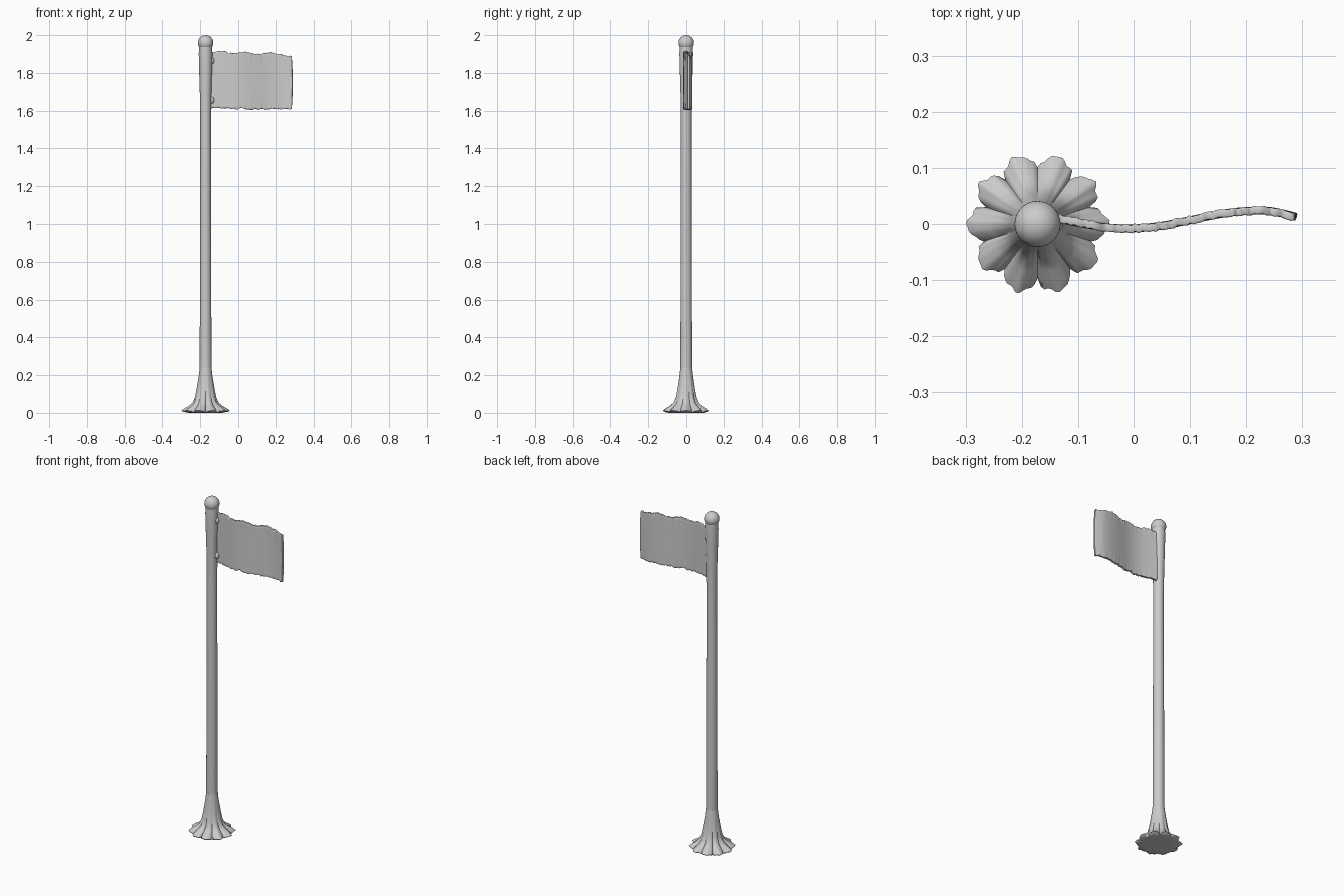
import bpy, bmesh, math, random

random.seed(4)
cube = bpy.data.objects.get("Cube")
if cube:
    bpy.data.objects.remove(cube)

POLE_X = -0.172

grey = bpy.data.materials.new("plain_grey")
grey.use_nodes = True
grey.diffuse_color = (0.6, 0.6, 0.6, 1)
grey.node_tree.nodes["Principled BSDF"].inputs["Base Color"].default_value = (0.6, 0.6, 0.6, 1)


def finish(name, bm, angle=50):
    """Turn a bmesh into a smooth shaded object."""
    bmesh.ops.recalc_face_normals(bm, faces=bm.faces)
    mesh = bpy.data.meshes.new(name)
    bm.to_mesh(mesh)
    bm.free()
    mesh.materials.append(grey)
    obj = bpy.data.objects.new(name, mesh)
    bpy.context.collection.objects.link(obj)
    bpy.ops.object.select_all(action="DESELECT")
    obj.select_set(True)
    bpy.context.view_layer.objects.active = obj
    bpy.ops.object.shade_smooth_by_angle(angle=math.radians(angle))
    return obj


def lathe(name, rings, point, sides, angle=50):
    """Skin closed rings; point(ring, angle) gives each position."""
    bm = bmesh.new()
    loops = [[bm.verts.new(point(r, 2 * math.pi * i / sides)) for i in range(sides)]
             for r in rings]
    for a, b in zip(loops, loops[1:]):
        for i in range(sides):
            j = (i + 1) % sides
            bm.faces.new((a[i], a[j], b[j], b[i]))
    for loop in (loops[0], loops[-1]):
        bmesh.ops.triangle_fill(bm, edges=[bm.edges.get((loop[i - 1], loop[i]))
                                           for i in range(sides)], use_beauty=True)
    return finish(name, bm, angle)


def ball(name, location, radius, scale=(1, 1, 1)):
    bm = bmesh.new()
    bmesh.ops.create_uvsphere(bm, u_segments=32, v_segments=20, radius=radius)
    bmesh.ops.scale(bm, vec=scale, verts=bm.verts)
    bmesh.ops.translate(bm, vec=location, verts=bm.verts)
    return finish(name, bm)


# Pole shaft, swelling slightly below the ball
def pole_point(ring, a):
    r, z = ring
    return (POLE_X + r * math.cos(a), r * math.sin(a), z)


lathe("pole", [(0.031, 0.1), (0.031, 0.25), (0.028, 1.5), (0.03, 1.68),
               (0.034, 1.82), (0.036, 1.9), (0.034, 1.95)], pole_point, 32)
ball("pole_ball", (POLE_X, 0, 1.959), 0.041)


# Flared foot that spreads into ragged petals
def foot_point(ring, a):
    r, z, frill = ring
    lobe = abs(math.cos(5 * a)) ** 0.6
    ragged = 0.3 * math.sin(20 * a + 1) + 0.25 * math.sin(33 * a)
    r += frill * (lobe - 0.55 + 0.3 * ragged)
    z += 0.3 * frill * (lobe - 0.5)
    return (POLE_X + r * math.cos(a), r * math.sin(a), max(z, 0))


lathe("foot", [(0.09, 0.0, 0.02), (0.107, 0.003, 0.028), (0.112, 0.008, 0.028),
               (0.1, 0.021, 0.02), (0.08, 0.036, 0.013), (0.064, 0.053, 0.008),
               (0.053, 0.085, 0.004), (0.044, 0.14, 0.002), (0.036, 0.195, 0.0),
               (0.031, 0.24, 0.0)], foot_point, 120)


# Waving cloth with frayed top and bottom edges
def wave(x):
    return 0.008 + 0.016 * math.sin((x - 0.105) * 2 * math.pi / 0.46) - 0.006 * max(0, x - 0.24) / 0.05


COLS, ROWS = 72, 22
bm = bmesh.new()
grid = []
top_fray = bottom_fray = 0
for i in range(COLS + 1):
    u = i / COLS
    x = -0.148 + 0.434 * u
    top_fray = 0.7 * top_fray + random.uniform(-0.004, 0.004)
    bottom_fray = 0.7 * bottom_fray + random.uniform(-0.004, 0.004)
    top = 1.908 - 0.016 * u ** 3 + top_fray + 0.003 * math.sin(19 * u)
    bottom = 1.615 - 0.014 * u + bottom_fray + 0.003 * math.sin(15 * u)
    crease = random.uniform(-1, 1)
    column = []
    for j in range(ROWS + 1):
        v = j / ROWS
        edge = abs(2 * v - 1) ** 6
        bow = 0.004 * math.sin(math.pi * v) * (u - 0.5) * 2
        column.append(bm.verts.new((x + bow, wave(x) + 0.002 * crease * edge,
                                    bottom + (top - bottom) * v)))
    grid.append(column)
for a, b in zip(grid, grid[1:]):
    for j in range(ROWS):
        bm.faces.new((a[j], b[j], b[j + 1], a[j + 1]))
cloth = finish("flag_cloth", bm, 60)
thick = cloth.modifiers.new("thickness", "SOLIDIFY")
thick.thickness = 0.014
thick.offset = 0
soft = cloth.modifiers.new("soft_edge", "BEVEL")
soft.width = 0.003
soft.segments = 2
soft.limit_method = "ANGLE"
soft.angle_limit = math.radians(60)

# Knots tying the cloth to the pole
for name, z in (("upper_knot", 1.865), ("lower_knot", 1.655)):
    ball(name, (-0.138, 0, z), 0.012, (1, 1, 1.5))
